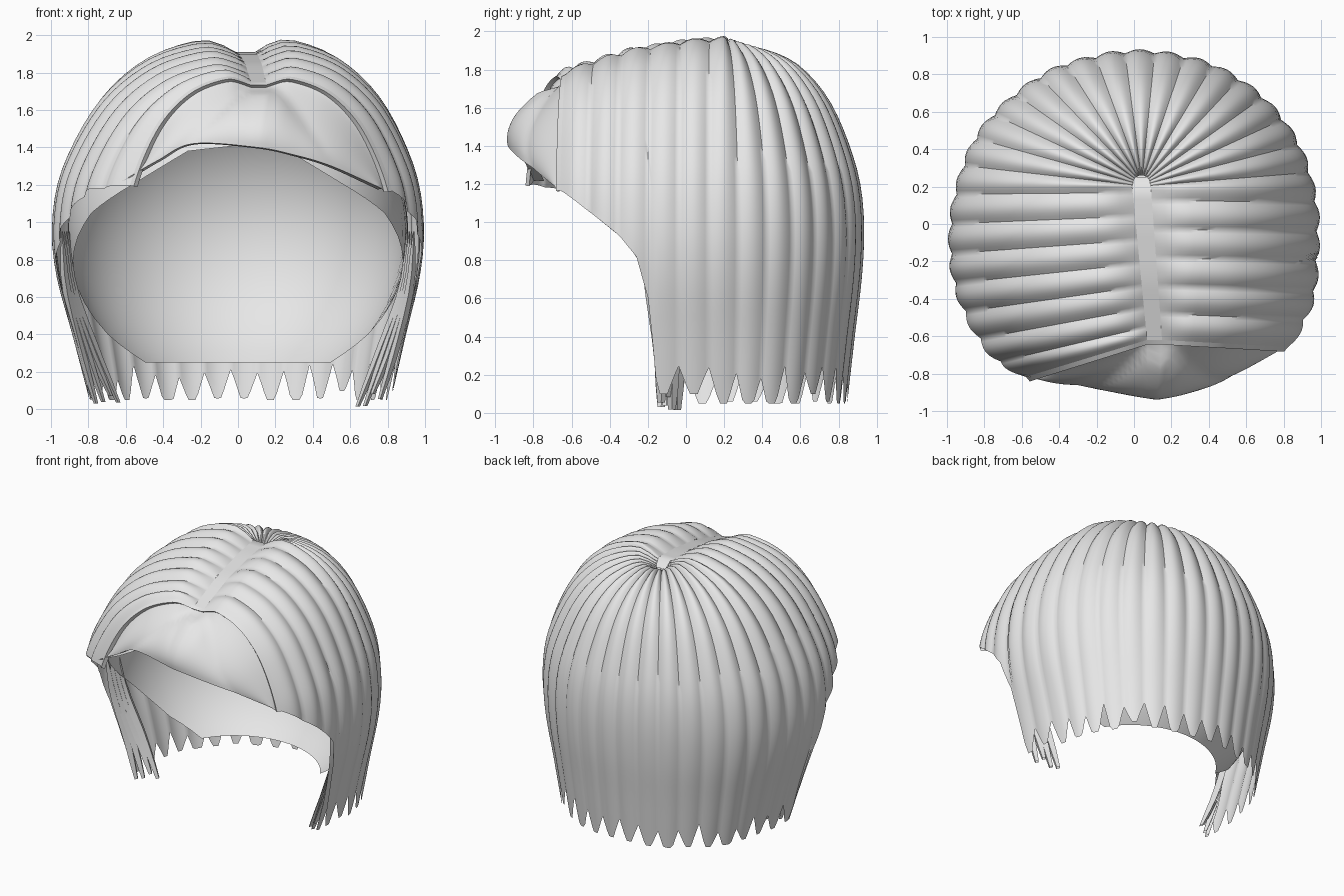
import bpy, bmesh, math, random
from mathutils import Vector

if "Cube" in bpy.data.objects:
    bpy.data.objects.remove(bpy.data.objects["Cube"])

random.seed(4)
mat = bpy.data.materials.new("light_grey")
mat.diffuse_color = (0.8, 0.8, 0.8, 1)
mat.use_nodes = True
mat.node_tree.nodes["Principled BSDF"].inputs["Base Color"].default_value = mat.diffuse_color


def interp(x, keys):
    """Piecewise linear lookup in (x, value) pairs."""
    if x <= keys[0][0]:
        return keys[0][1]
    for (a, p), (b, q) in zip(keys, keys[1:]):
        if x <= b:
            return p + (q - p) * (x - a) / (b - a)
    return keys[-1][1]


def spline(pts, count):
    """Catmull-Rom curve resampled to evenly spaced points."""
    p = [Vector(q) for q in pts]
    p = [2 * p[0] - p[1]] + p + [2 * p[-1] - p[-2]]
    dense = []
    for a, b, c, d in zip(p, p[1:], p[2:], p[3:]):
        for i in range(24):
            t = i / 24
            dense.append(0.5 * (2 * b + (c - a) * t + (2 * a - 5 * b + 4 * c - d) * t * t
                                + (3 * b - a - 3 * c + d) * t ** 3))
    dense.append(p[-2])
    length = [0]
    for a, b in zip(dense, dense[1:]):
        length.append(length[-1] + (b - a).length)
    out, j = [], 0
    for i in range(count):
        s = length[-1] * i / (count - 1)
        while j < len(dense) - 2 and length[j + 1] < s:
            j += 1
        out.append(dense[j].lerp(dense[j + 1], min(1, (s - length[j]) / (length[j + 1] - length[j]))))
    return out


def grid_object(name, rows, closed=False, angle=50):
    """Quad surface through equally long rows of points."""
    bm = bmesh.new()
    v = [[bm.verts.new(p) for p in r] for r in rows]
    n = len(v)
    for i in range(n if closed else n - 1):
        a, b = v[i], v[(i + 1) % n]
        for j in range(len(a) - 1):
            bm.faces.new((a[j], a[j + 1], b[j + 1], b[j]))
    bmesh.ops.remove_doubles(bm, verts=bm.verts, dist=0.0005)
    bmesh.ops.recalc_face_normals(bm, faces=bm.faces)
    me = bpy.data.meshes.new(name)
    bm.to_mesh(me)
    bm.free()
    me.materials.append(mat)
    ob = bpy.data.objects.new(name, me)
    bpy.context.collection.objects.link(ob)
    bpy.ops.object.select_all(action='DESELECT')
    ob.select_set(True)
    bpy.context.view_layer.objects.active = ob
    bpy.ops.object.shade_smooth_by_angle(angle=math.radians(angle))
    return ob


# Hair fall: (outward fraction, height), from the parting down to the hem
fall = spline([(0, 1.91), (.08, 1.945), (.22, 1.965), (.5, 1.87), (.75, 1.65), (.94, 1.3),
               (1, 1.0), (.98, .72), (.89, .38), (.79, 0)], 161)
# Plan outline at the widest height, right front corner round the back to left front
FLUTES, SUB, ROWS = 29, 8, 30
outline = spline([(.86, -.66), (.96, -.4), (.985, -.1), (.97, .15), (.88, .43), (.7, .67), (.45, .84),
                  (.2, .91), (0, .925), (-.2, .9), (-.45, .82), (-.7, .64), (-.87, .42), (-.97, .1),
                  (-.98, -.2), (-.92, -.45), (-.8, -.7), (-.62, -.83)], FLUTES * SUB + 1)
side_hem = [(-.83, 1.2), (-.66, 1.17), (-.5, 1.05), (-.35, .93), (-.26, .82), (-.2, .6), (-.17, .3), (-.15, .05)]
crown_k = [(-.62, .82), (-.3, .93), (0, .985), (.2, 1)]


def part_x(y, right):
    return interp(y, [(-.62, .15), (.2, .09)] if right else [(-.62, .07), (.2, -.01)])


def fall_index(z, k):
    """Fractional position along the fall at which it drops to height z."""
    h = [1 + (p.y - 1) * (k if p.y > 1 else 1) for p in fall]
    for i in range(60, len(fall)):
        if h[i] <= z:
            return i - (z - h[i]) / (h[i - 1] - h[i])
    return len(fall) - 1


# Fluted outer hair with a toothed hem
tips = [random.choice((.01, .04, .06, .1)) for _ in range(FLUTES + 1)]
gaps = [random.uniform(.15, .25) for _ in range(FLUTES + 2)]
tooth = [1, .65, .3, 0, 0, 0, .35, .7]
columns = []
for c, w in enumerate(outline):
    flute, u = divmod(c, SUB)
    back = 0
    if w.y <= .2:
        y = interp(w.y, [(-.66 if w.x > 0 else -.83, -.62), (.2, .2)])
        start = Vector((part_x(y, w.x > 0), y))
        k = interp(y, crown_k)
    else:
        a = math.atan2(w.x, (w.y - .2) * 1.3)
        start = Vector((.04 + .05 * math.sin(a), .2 + .06 * math.cos(a)))
        back = math.cos(a)
        k = 1 - .07 * back
    gap = gaps[flute] if u < 4 else gaps[flute + 1]
    hem = tips[flute] + (gap - tips[flute]) * tooth[u]
    hem = max(hem, interp(w.y, side_hem))
    last = fall_index(hem, k)
    bulge = math.sin(math.pi * u / SUB) - .6
    span = w - start
    col = []
    for r in range(ROWS + 1):
        g = last * r / ROWS
        i = min(int(g), len(fall) - 2)
        p = fall[i].lerp(fall[i + 1], g - i)
        d = fall[i + 1] - fall[i]
        n = Vector((-d.y, d.x)).normalized()
        amp = .027 * bulge * min(1, .3 + p.x * 3.5) * interp(-p.y, [(-1.3, 1), (-.5, .45)])
        if r == 0:
            amp = 0
        f = p.x + (1 - p.x) * .35 * back if p.y < 1 else p.x
        xy = start + span * f + span.normalized() * n.x * amp
        z = 1 + (p.y - 1) * (k if p.y > 1 else 1) + n.y * amp
        col.append(Vector((xy.x, xy.y, max(0, z))))
    columns.append(col)
grid_object("outer_hair", columns, angle=55)

# Parting strip along the crown
strip = []
for i in range(13):
    y = -.62 + .82 * i / 12
    z = 1 + .91 * interp(y, crown_k)
    strip.append([(part_x(y, False), y, z), (part_x(y, True), y, z)])
strip.append([(0, .25, 1.86), (.08, .25, 1.86)])
grid_object("parting_strip", strip)

# Rolled lip on the front edge of the hair
edge = columns[-1][::-1] + columns[0]
lip = [Vector((.1 + (p.x - .1) * .94, p.y - .005, 1 + (p.z - 1) * .965)) for p in edge]
roll = [(a + b) / 2 + Vector((0, -.022, 0)) for a, b in zip(edge, lip)]
grid_object("front_lip", [edge, roll, lip], angle=70)

# Forehead fringe swept out below the lip, with a raised central tuft
brow = spline([(-.62, -.8, 1.22), (-.43, -.85, 1.33), (-.24, -.865, 1.42), (.1, -.885, 1.40),
               (.3, -.87, 1.36), (.5, -.82, 1.3), (.77, -.68, 1.18)], len(lip))
fringe = []
for q in [0, .03, .06, .1] + [i / 14 for i in range(2, 15)]:
    row = []
    for t, b in zip(lip, brow):
        p = t.lerp(b, q)
        p.y = t.y + (b.y - t.y) * math.sin(q * math.pi / 2) ** 1.1
        reach = .05 + .36 * q
        tuft = max(0, 1 - abs(p.x - .12) / reach) ** .8
        p.y -= .14 * tuft * min(1, q * 9) * (1 - .65 * q)
        row.append(p)
    fringe.append(row)
fringe.append([Vector((b.x * .97, b.y * .93, b.z - .005)) for b in brow])
grid_object("front_fringe", fringe, angle=60)

# Rounded inner cap with a slanted face opening, curling in at the nape
opening = [(0, 1.41), (20, 1.38), (38, 1.22), (60, 1.05), (72, .9), (88, .68), (105, .4), (120, .25)]
cap = []
for c in range(72):
    a = c * 5
    rim = interp(min(a, 360 - a), opening) - .95
    s, co = math.sin(math.radians(a)), -math.cos(math.radians(a))
    e1 = math.asin(rim / (.85 if rim > 0 else .9))
    col = []
    for r in range(25):
        e = math.pi / 2 + (e1 - math.pi / 2) * r / 24
        col.append((.91 * s * math.cos(e), .87 * co * math.cos(e),
                    .95 + (.85 if e > 0 else .9) * math.sin(e)))
    cap.append(col)
grid_object("inner_cap", cap, closed=True)

# Flat pointed locks hanging at both front side edges
for side in (-1, 1):
    for i in range(4):
        x0, y0 = .94 - .012 * i, -.2 + .03 * i
        x1, y1, z1 = .76 - .04 * i, -.13 + .028 * i, random.uniform(.01, .09)
        path = spline([(x0, y0 - .03, .95), (x0 - .02, y0 + .02, .66), ((x0 + x1) / 2 - .01, y1, .32), (x1, y1, z1)], 9)
        rings = []
        for j, p in enumerate(path):
            wide = [.005, .025, .035, .04, .042, .042, .038, .032, .02][j]
            ring = [(1, 0), (0, 1), (-1, 0), (0, -1), (1, 0)]
            rings.append([(side * (p.x + .6 * wide * a), p.y + wide * b, p.z) for a, b in ring])
        grid_object("side_lock", rings, angle=40)
